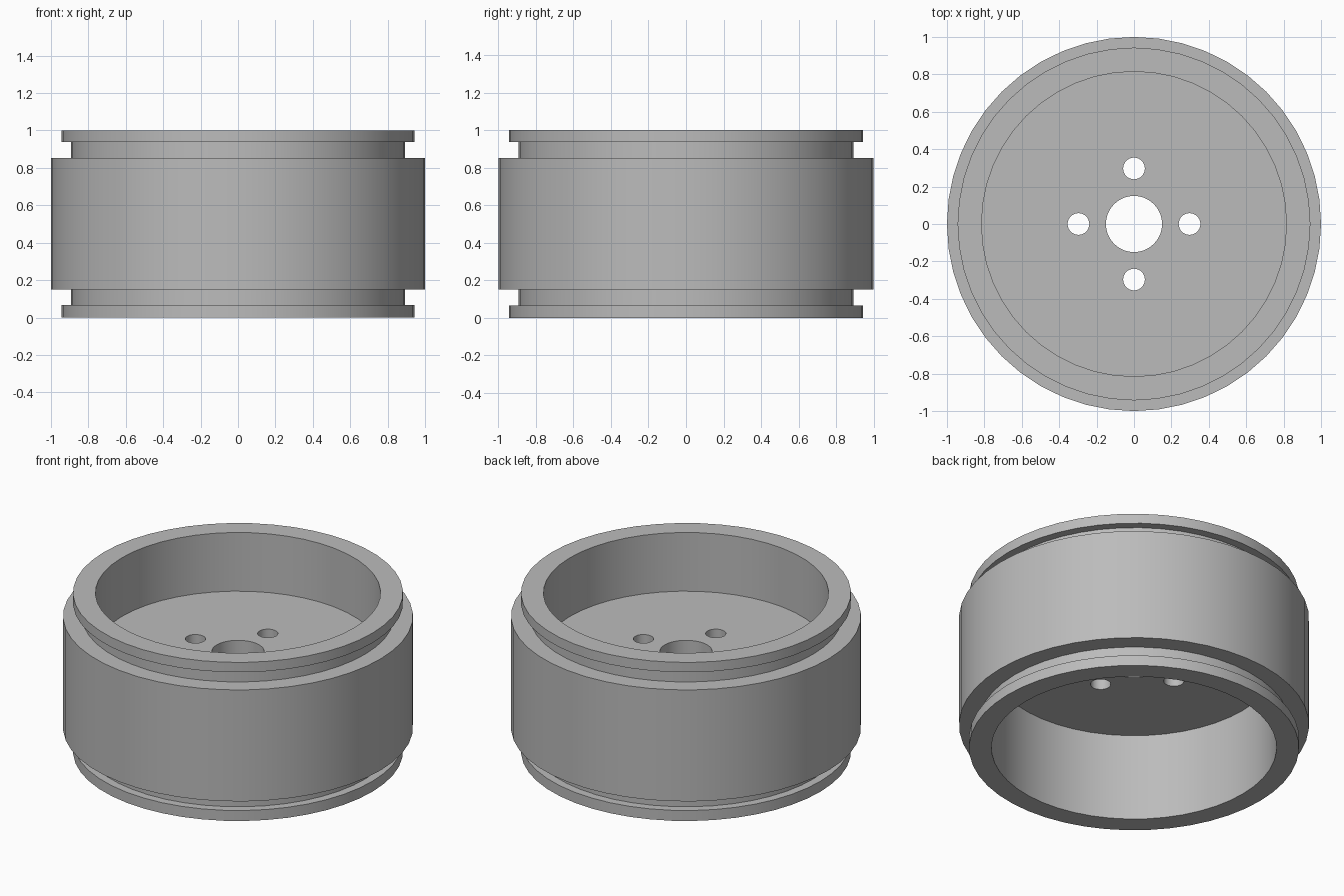
import bpy, bmesh, math

cube = bpy.data.objects.get("Cube")
if cube:
    bpy.data.objects.remove(cube, do_unlink=True)

SEGMENTS = 48
BORE, BOLT_RADIUS, BOLT_CIRCLE = 0.15, 0.058, 0.297
WEB_BOTTOM, WEB_TOP = 0.55, 0.63

grey = bpy.data.materials.new("machined grey")
grey.use_nodes = True
grey.diffuse_color = (0.5, 0.5, 0.5, 1)
grey.node_tree.nodes["Principled BSDF"].inputs["Base Color"].default_value = (0.5, 0.5, 0.5, 1)


def lathe(name, profile):
    """Revolve a closed (radius, height) profile around z."""
    bm = bmesh.new()
    rings = []
    for i in range(SEGMENTS):
        a = math.tau * i / SEGMENTS
        rings.append([bm.verts.new((r * math.cos(a), r * math.sin(a), z)) for r, z in profile])
    n = len(profile)
    for i in range(SEGMENTS):
        here, there = rings[i], rings[(i + 1) % SEGMENTS]
        for j in range(n):
            k = (j + 1) % n
            bm.faces.new((here[j], there[j], there[k], here[k]))
    bmesh.ops.recalc_face_normals(bm, faces=bm.faces)
    mesh = bpy.data.meshes.new(name)
    bm.to_mesh(mesh)
    bm.free()
    mesh.materials.append(grey)
    obj = bpy.data.objects.new(name, mesh)
    bpy.context.collection.objects.link(obj)
    return obj


# Wheel hub: stepped drum, hollow on both sides of a central web
hub = lathe("wheel_hub", [
    (BORE, WEB_BOTTOM), (0.815, WEB_BOTTOM), (0.815, 0),
    (0.943, 0), (0.943, 0.066), (0.892, 0.066), (0.892, 0.15),
    (1, 0.15), (1, 0.853),
    (0.892, 0.853), (0.892, 0.938), (0.943, 0.938), (0.943, 1),
    (0.815, 1), (0.815, WEB_TOP), (BORE, WEB_TOP),
])

# Bolt holes through the web
for i in range(4):
    a = math.tau * i / 4
    bpy.ops.mesh.primitive_cylinder_add(
        vertices=32, radius=BOLT_RADIUS, depth=0.3,
        location=(BOLT_CIRCLE * math.cos(a), BOLT_CIRCLE * math.sin(a), (WEB_BOTTOM + WEB_TOP) / 2))
    cutter = bpy.context.object
    cutter.name = "bolt_hole_cutter"
    cutter.hide_render = True
    cutter.data.materials.append(grey)
    cut = hub.modifiers.new("bolt hole", 'BOOLEAN')
    cut.operation, cut.solver, cut.object = 'DIFFERENCE', 'EXACT', cutter
    bpy.context.view_layer.objects.active = hub
    bpy.ops.object.modifier_apply(modifier=cut.name)
    bpy.data.objects.remove(cutter, do_unlink=True)

# Smooth round walls with crisp rims
bpy.ops.object.select_all(action='DESELECT')
hub.select_set(True)
bpy.context.view_layer.objects.active = hub
bpy.ops.object.shade_smooth_by_angle(angle=math.radians(30))
